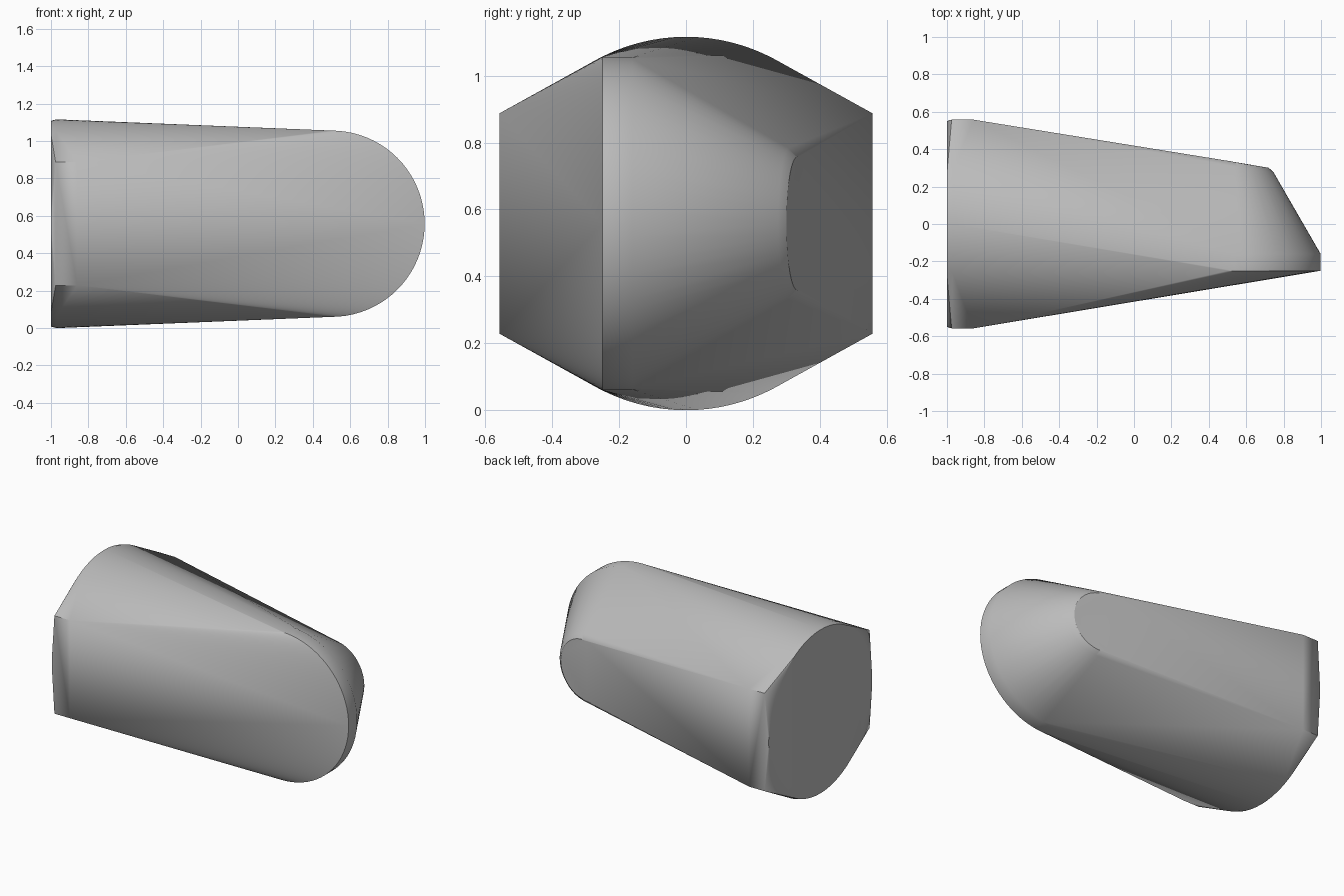
import bpy
import bmesh
from math import sin, cos, pi, radians

cube = bpy.data.objects.get("Cube")
if cube:
    bpy.data.objects.remove(cube, do_unlink=True)

MID = 0.558       # height of the long axis, and radius of the base
NOSE_X = 0.5      # centre of the rounded nose
NOSE_R = 0.498


def arc(start, end, steps):
    return [radians(start + (end - start) * i / steps) for i in range(steps + 1)]


points = []

# Base end: chamfered circle, rounded crown and keel, flat sides
for a in arc(0, 355, 71):
    points.append((-1, 0.55 * cos(a), MID + 0.55 * sin(a)))
for side in (-1, 1):
    for a in arc(62, 118, 16):
        points.append((-0.97, MID * cos(a), MID + side * MID * sin(a)))
    for y in (-MID, MID):
        for x in (-0.975, -0.86):
            points.append((x, y, MID + side * 0.329))

# Nose: short upright rim, then a cone that ends on the sloping back face
for a in arc(-90, 90, 40):
    c, s = cos(a), sin(a)
    for y in (-0.25, -0.16):
        points.append((NOSE_X + NOSE_R * c, y, MID + NOSE_R * s))
    back = 0.338 - 0.0375 * c
    for drop, inset in ((0.025, 0), (0, 0.012)):
        r = NOSE_R - (back - drop + 0.16) * 0.577 - inset
        points.append((NOSE_X + r * c, back - drop, MID + r * s))

# Skin over the sections
bm = bmesh.new()
for p in points:
    bm.verts.new(p)
hull = bmesh.ops.convex_hull(bm, input=bm.verts)
loose = [v for v in bm.verts if not v.link_faces]
bmesh.ops.delete(bm, geom=loose, context='VERTS')
bmesh.ops.dissolve_limit(bm, angle_limit=radians(0.3), verts=bm.verts, edges=bm.edges)
bmesh.ops.recalc_face_normals(bm, faces=bm.faces)
mesh = bpy.data.meshes.new("tapered_body")
bm.to_mesh(mesh)
bm.free()

body = bpy.data.objects.new("tapered_body", mesh)
bpy.context.collection.objects.link(body)

# Plain grey
grey = bpy.data.materials.new("light_grey")
grey.use_nodes = True
colour = (0.5, 0.5, 0.5, 1)
grey.diffuse_color = colour
grey.node_tree.nodes["Principled BSDF"].inputs["Base Color"].default_value = colour
mesh.materials.append(grey)

bpy.ops.object.select_all(action='DESELECT')
body.select_set(True)
bpy.context.view_layer.objects.active = body
bpy.ops.object.shade_smooth_by_angle(angle=radians(30))
